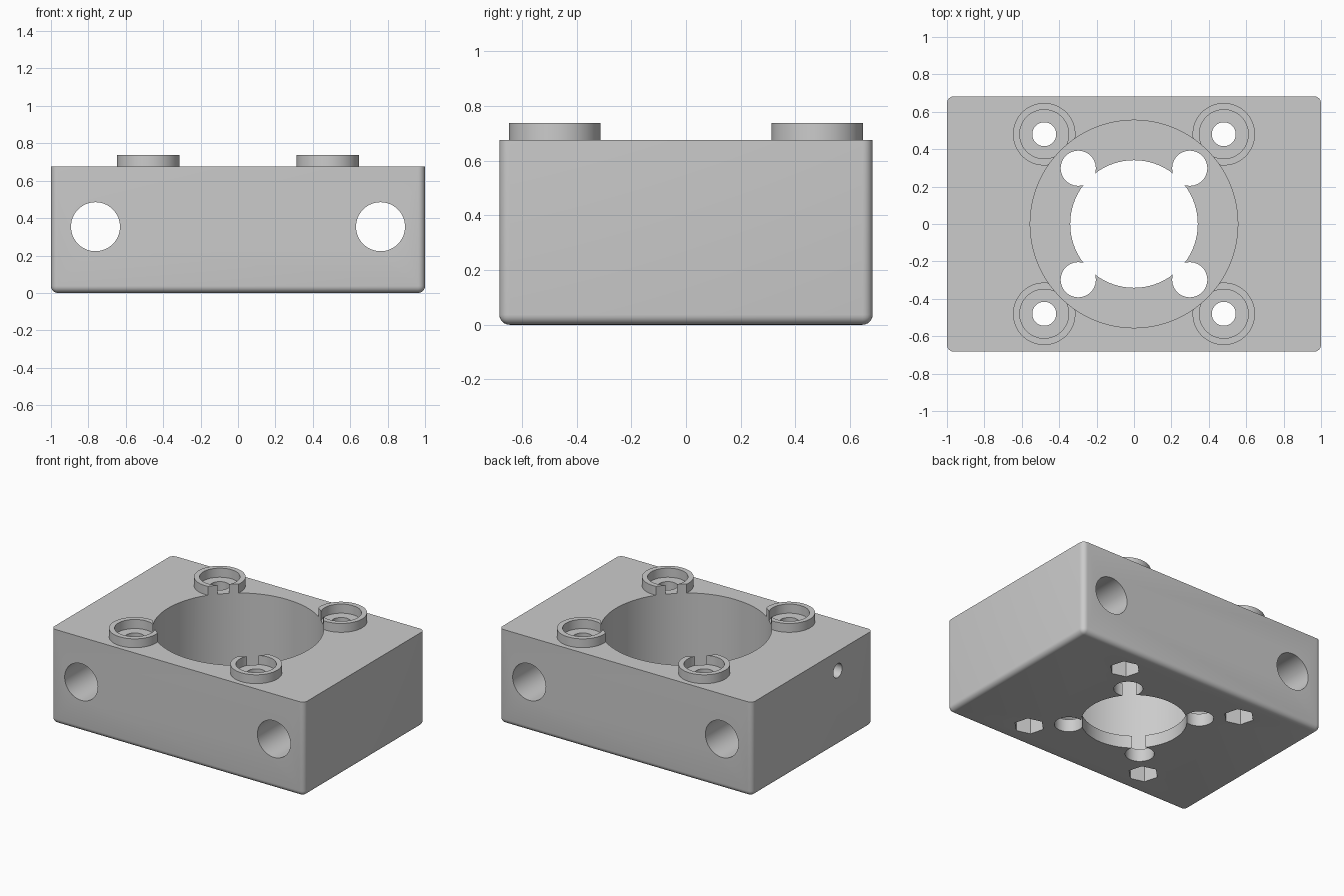
import bpy, bmesh, math
from mathutils import Matrix, Vector

if "Cube" in bpy.data.objects:
    bpy.data.objects.remove(bpy.data.objects["Cube"])

L, W, H = 2.0, 1.365, 0.675      # block size
SIGNS = [(sx, sy) for sx in (-1, 1) for sy in (-1, 1)]

grey = bpy.data.materials.new("plain_grey")
grey.diffuse_color = (0.6, 0.6, 0.6, 1)
grey.use_nodes = True
grey.node_tree.nodes["Principled BSDF"].inputs["Base Color"].default_value = grey.diffuse_color


def add_object(name, bm):
    mesh = bpy.data.meshes.new(name)
    bm.to_mesh(mesh)
    bm.free()
    obj = bpy.data.objects.new(name, mesh)
    bpy.context.collection.objects.link(obj)
    return obj


def cylinder(name, start, end, radius, sides=64, turn=0.0):
    """Closed cylinder or prism running from start to end."""
    a, b = Vector(start), Vector(end)
    bm = bmesh.new()
    bmesh.ops.create_cone(bm, cap_ends=True, segments=sides, radius1=radius,
                          radius2=radius, depth=(b - a).length)
    rot = (b - a).to_track_quat('Z', 'Y').to_matrix().to_4x4()
    bm.transform(Matrix.Translation((a + b) / 2) @ rot @ Matrix.Rotation(turn, 4, 'Z'))
    return add_object(name, bm)


def combine(body, tool, operation):
    """Apply a boolean with the tool and remove the tool."""
    tool.hide_render = True
    mod = body.modifiers.new("cut", 'BOOLEAN')
    mod.operation = operation
    mod.solver = 'EXACT'
    mod.object = tool
    bpy.context.view_layer.objects.active = body
    bpy.ops.object.modifier_apply(modifier=mod.name)
    bpy.data.objects.remove(tool)


# Block with rounded upright and bottom edges, sharp top rim
bm = bmesh.new()
bmesh.ops.create_cube(bm, size=1)
bm.transform(Matrix.Translation((0, 0, H / 2)) @ Matrix.Diagonal((L, W, H, 1)))
rounded = [e for e in bm.edges if min(v.co.z for v in e.verts) < H / 2]
bmesh.ops.bevel(bm, geom=rounded, offset=0.037, segments=6, profile=0.5,
                affect='EDGES', clamp_overlap=True)
block = add_object("mounting_block", bm)

# Raised round bosses at the four screw positions
P = 0.48
for sx, sy in SIGNS:
    combine(block, cylinder("boss", (sx * P, sy * P, 0.6), (sx * P, sy * P, 0.738), 0.167), 'UNION')

# Wide central bore, leaving a thin floor with a smaller opening
combine(block, cylinder("bore", (0, 0, 0.09), (0, 0, 1), 0.555, 128), 'DIFFERENCE')
combine(block, cylinder("opening", (0, 0, -0.1), (0, 0, 0.3), 0.341, 96), 'DIFFERENCE')

for sx, sy in SIGNS:
    x, y = sx * P, sy * P
    # Boss recess, screw hole and hexagonal nut pocket
    combine(block, cylinder("recess", (x, y, 0.673), (x, y, 1), 0.131), 'DIFFERENCE')
    combine(block, cylinder("screw_hole", (x, y, -0.1), (x, y, 1), 0.064, 48), 'DIFFERENCE')
    combine(block, cylinder("nut_pocket", (x, y, -0.1), (x, y, 0.25), 0.1, 6,
                            math.radians(135)), 'DIFFERENCE')
    # Small floor hole that breaks into the central opening
    x, y = sx * 0.298, sy * 0.298
    combine(block, cylinder("floor_hole", (x, y, -0.1), (x, y, 0.3), 0.094, 48), 'DIFFERENCE')

# Two rod holes from front to back
for s in (-1, 1):
    combine(block, cylinder("rod_hole", (s * 0.762, -1, 0.354), (s * 0.762, 1, 0.354), 0.131), 'DIFFERENCE')

# Small cable hole from the left side into the bore
combine(block, cylinder("cable_hole", (-1.2, -0.285, 0.537), (-0.3, -0.285, 0.537), 0.05, 40), 'DIFFERENCE')

# One colour, smooth curves with crisp edges
block.data.materials.clear()
block.data.materials.append(grey)
bpy.ops.object.select_all(action='DESELECT')
block.select_set(True)
bpy.context.view_layer.objects.active = block
bpy.ops.object.shade_smooth_by_angle(angle=math.radians(30))
